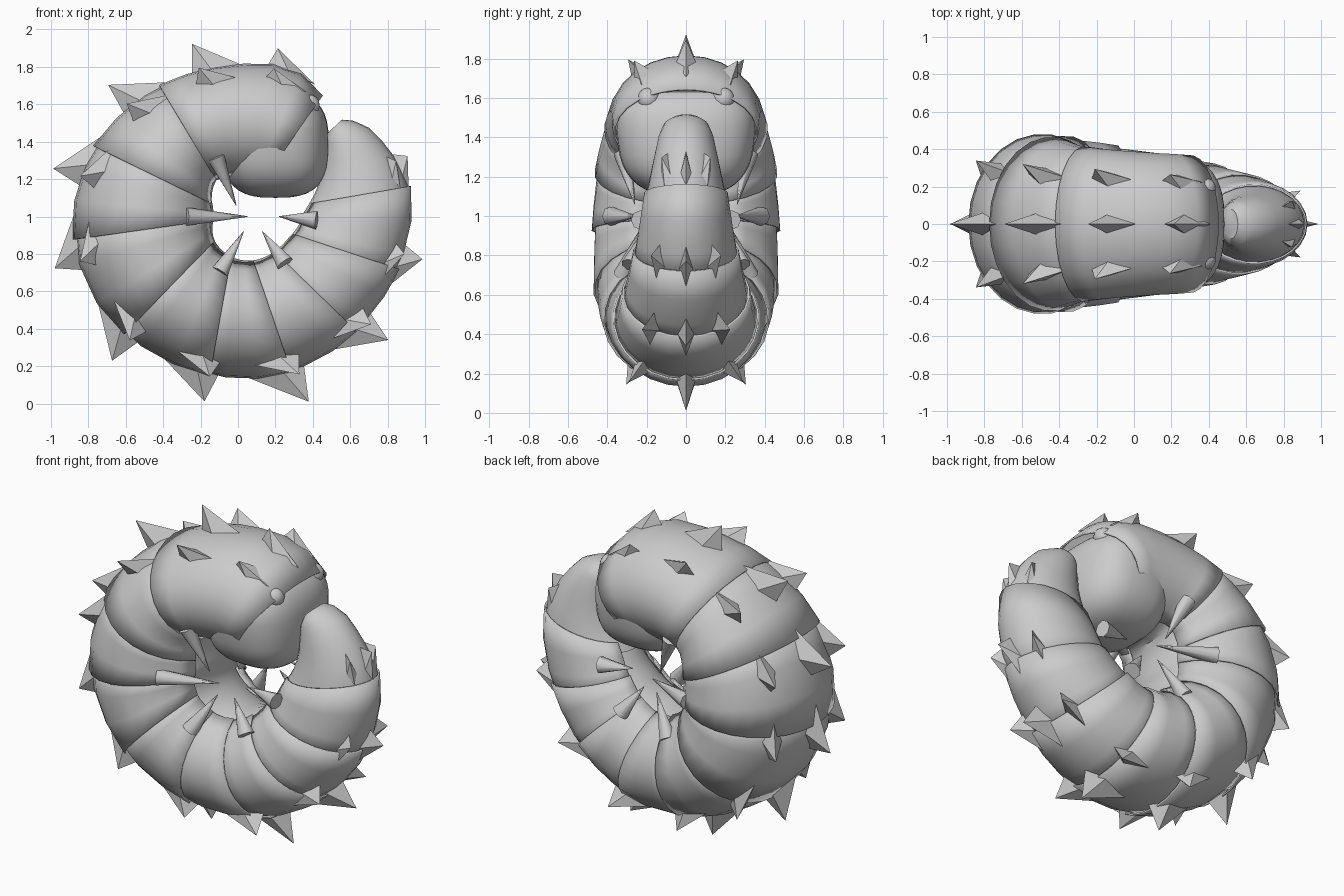
import bpy, bmesh, math
from math import sin, cos, radians
from mathutils import Vector

if "Cube" in bpy.data.objects:
    bpy.data.objects.remove(bpy.data.objects["Cube"])

# Curl profile: angle, outer radius, inner radius, half width (head -> tail)
PROFILE = [
    (40, .70, .32, .34), (49, .74, .30, .36), (60, .825, .24, .37),
    (73, .84, .19, .375), (90, .81, .18, .385), (105, .80, .20, .395),
    (120, .815, .21, .41), (137, .825, .17, .435), (159, .86, .12, .46),
    (180, .88, .10, .47), (199, .89, .12, .47), (227, .87, .16, .46),
    (250, .855, .185, .43), (270, .865, .21, .395), (290, .875, .23, .36),
    (314, .875, .25, .32), (335, .89, .27, .275), (360, .925, .33, .225),
    (370, .93, .38, .205), (382, .895, .46, .175), (394, .85, .545, .145),
    (400, .80, .60, .12), (403, .76, .66, .08)]


def section(t):
    for a, b in zip(PROFILE, PROFILE[1:]):
        if t <= b[0]:
            break
    k = (t - a[0]) / (b[0] - a[0])
    return [a[i] + (b[i] - a[i]) * k for i in (1, 2, 3)]


def point(t, phi, s=1.0):
    """Point on the curled body; phi 0 is the back, 180 the belly."""
    ro, ri, w = section(t)
    r = (ro + ri) / 2 + s * (ro - ri) / 2 * cos(radians(phi))
    return Vector((r * cos(radians(t)), w * s * sin(radians(phi)),
                   1 + r * sin(radians(t))))


def make(name, bm, angle=40, thick=0):
    bmesh.ops.recalc_face_normals(bm, faces=bm.faces[:])
    me = bpy.data.meshes.new(name)
    bm.to_mesh(me)
    bm.free()
    ob = bpy.data.objects.new(name, me)
    bpy.context.collection.objects.link(ob)
    bpy.ops.object.select_all(action='DESELECT')
    ob.select_set(True)
    bpy.context.view_layer.objects.active = ob
    bpy.ops.object.shade_smooth_by_angle(angle=radians(angle))
    if thick:
        m = ob.modifiers.new("thickness", 'SOLIDIFY')
        m.thickness = thick
        m.offset = 0
    return ob


def loft(name, rings, closed, caps=False, thick=0):
    bm = bmesh.new()
    vs = [[bm.verts.new(p) for p in ring] for ring in rings]
    n = len(vs[0])
    for a, b in zip(vs, vs[1:]):
        for i in range(n if closed else n - 1):
            j = (i + 1) % n
            bm.faces.new((a[i], a[j], b[j], b[i]))
    if caps:
        bm.faces.new(vs[0])
        bm.faces.new(vs[-1])
    return make(name, bm, 40, thick)


ROUND = [i * 15 for i in range(24)]

# Armour shells, each flaring slightly over the next one toward the tail
EDGES = [55, 121, 154, 188, 226, 260, 289, 316, 342, 370]
for n, (t0, t1) in enumerate(zip(EDGES, EDGES[1:])):
    start = t0 if n == 0 else t0 - 6
    steps = 6 if n == 0 else 3
    s0, s1 = (.995, 1.0) if n == 0 else (.97, 1.015)
    rings = []
    for i in range(steps + 1):
        k = i / steps
        rings.append([point(start + (t1 - start) * k, -154 + 308 * j / 22,
                            s0 + (s1 - s0) * k) for j in range(23)])
    loft(f"back_shell_{n + 1}", rings, False, thick=.01)

# Tail cap and soft inner body
loft("tail_cap", [[point(t, p, .98) for p in ROUND]
                  for t in (362, 370, 376, 382, 388, 394, 398, 400, 403)], True, True)
loft("belly", [[point(t, p, .94) for p in ROUND]
               for t in range(58, 373, 9)], True, True)

# Head: squarish block rounded on all sides, narrower at the jaw
bm = bmesh.new()
bmesh.ops.create_uvsphere(bm, u_segments=32, v_segments=20, radius=1)
for v in bm.verts:
    x, y, z = [math.copysign(abs(c) ** e, c) for c, e in zip(v.co, (.7, .75, .7))]
    v.co = (.20 + .285 * x, .35 * y * (1 + .1 * z), 1.385 + .285 * z)
make("head", bm, 60)

# Eyes
for side in (-1, 1):
    bm = bmesh.new()
    bmesh.ops.create_uvsphere(bm, u_segments=14, v_segments=8, radius=.058)
    bmesh.ops.translate(bm, verts=bm.verts[:], vec=(.38, .19 * side, 1.595))
    make("eye_left" if side > 0 else "eye_right", bm, 60)


# Back spikes: swept-back diamond pyramids in three rows
def spike(name, t, phi, h, size):
    base = [point(t - 18 * size, phi, .98), point(t - 5, phi + 8, .97),
            point(t + 3, phi, .97), point(t - 5, phi - 8, .97)]
    mid = point(t, phi)
    out = (point(t, phi + 2) - point(t, phi - 2)).cross(
        point(t + 2, phi) - point(t - 2, phi)).normalized()
    if out.dot(mid - point(t, 0, 0)) < 0:
        out = -out
    bm = bmesh.new()
    b = [bm.verts.new(p) for p in base]
    tip = bm.verts.new(mid + out * h)
    bm.faces.new(b)
    for i in range(4):
        bm.faces.new((b[i], b[(i + 1) % 4], tip))
    make(name, bm, 10)


SPIKES = [(76, .09, .9), (105, .155, .95), (135, .165, 1), (166, .155, 1),
          (196, .13, 1), (228.5, .155, 1), (260, .145, 1), (291, .185, 1),
          (321, .16, .9), (347.5, .105, .7), (379, .06, .55)]
for n, (t, h, size) in enumerate(SPIKES):
    spike(f"spike_middle_{n + 1}", t, 0, h, size)
    for side in (-1, 1):
        spike(f"spike_{'left' if side > 0 else 'right'}_{n + 1}",
              t, (38 if n < 8 else 33) * side, h * .65, size * .9)

# Legs: slim cones leaning in from the shell rims to the middle of the curl
LEGS = [((-.12, .32, 1.32), (-.01, .26, 1.06)), ((-.28, .38, 1.0), (.05, .25, 1.0)),
        ((-.10, .32, .70), (.03, .24, .92)), ((.25, .28, .75), (.13, .22, .92)),
        ((.42, .23, .98), (.22, .20, 1.0))]
for n, (a, b) in enumerate(LEGS):
    for side in (-1, 1):
        p, q = [Vector((v[0], v[1] * side, v[2])) for v in (a, b)]
        d = q - p
        bm = bmesh.new()
        bmesh.ops.create_cone(bm, cap_ends=True, segments=8, radius1=.05,
                              radius2=.002, depth=d.length)
        m = d.to_track_quat('Z', 'Y').to_matrix().to_4x4()
        m.translation = (p + q) / 2
        bm.transform(m)
        make(f"leg_{'left' if side > 0 else 'right'}_{n + 1}", bm, 50)
